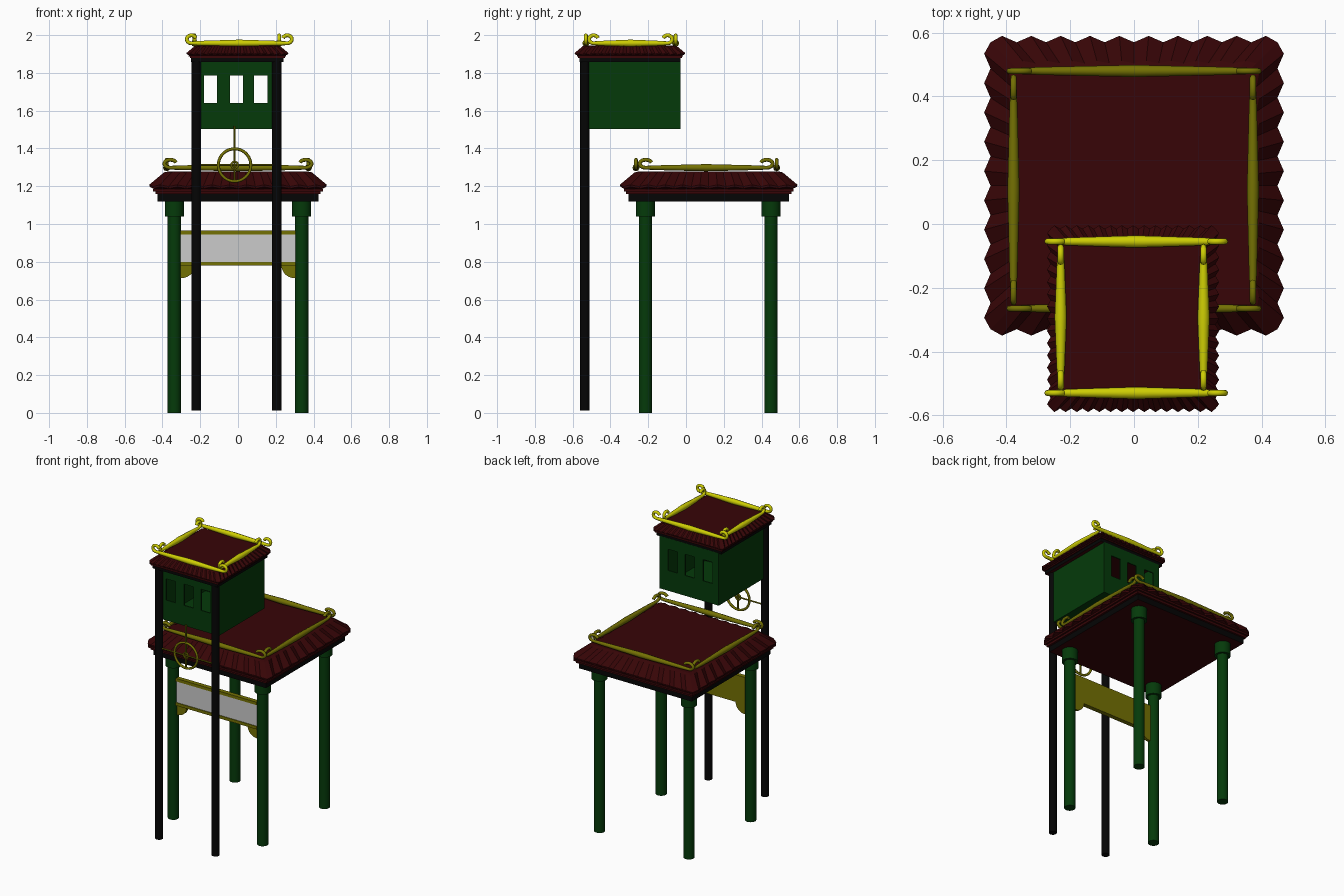
import bpy, bmesh
from math import pi, sin, cos, radians
from mathutils import Vector, Matrix

if "Cube" in bpy.data.objects:
    bpy.data.objects.remove(bpy.data.objects["Cube"])


def material(name, rgb):
    m = bpy.data.materials.new(name)
    m.use_nodes = True
    m.diffuse_color = (*rgb, 1)
    m.node_tree.nodes["Principled BSDF"].inputs["Base Color"].default_value = (*rgb, 1)
    return m


RED = material("dark red", (0.038, 0.0015, 0.002))
GREEN = material("dark green", (0.0015, 0.042, 0.003))
BLACK = material("black", (0.0015, 0.0015, 0.0015))
OLIVE = material("olive gold", (0.175, 0.165, 0.001))
YELLOW = material("bright yellow", (0.62, 0.62, 0.001))
WHITE = material("white", (0.6, 0.6, 0.6))


def finish(name, bm, *mats, smooth=False):
    bmesh.ops.recalc_face_normals(bm, faces=bm.faces)
    me = bpy.data.meshes.new(name)
    bm.to_mesh(me)
    bm.free()
    for m in mats:
        me.materials.append(m)
    ob = bpy.data.objects.new(name, me)
    bpy.context.collection.objects.link(ob)
    if smooth:
        select(ob)
        bpy.ops.object.shade_smooth_by_angle(angle=radians(40))
    return ob


def select(ob):
    bpy.ops.object.select_all(action="DESELECT")
    ob.select_set(True)
    bpy.context.view_layer.objects.active = ob


def box(name, lo, hi, *mats):
    lo, hi = Vector(lo), Vector(hi)
    bm = bmesh.new()
    bmesh.ops.create_cube(bm, size=1, matrix=Matrix.Translation((lo + hi) / 2)
                          @ Matrix.Diagonal((*(hi - lo), 1)))
    return finish(name, bm, *mats)


def rod(name, a, b, r, mat, sides=24):
    a, b = Vector(a), Vector(b)
    d = b - a
    bm = bmesh.new()
    bmesh.ops.create_cone(bm, cap_ends=True, segments=sides, radius1=r, radius2=r, depth=d.length,
                          matrix=Matrix.Translation((a + b) / 2) @ d.to_track_quat("Z", "Y").to_matrix().to_4x4())
    return finish(name, bm, mat, smooth=True)


def tube(name, pts, radii, mat, cyclic=False):
    cu = bpy.data.curves.new(name, "CURVE")
    cu.dimensions = "3D"
    cu.bevel_depth = 1
    cu.bevel_resolution = 2
    cu.use_fill_caps = True
    sp = cu.splines.new("POLY")
    sp.points.add(len(pts) - 1)
    sp.use_cyclic_u = cyclic
    for p, co, r in zip(sp.points, pts, radii):
        p.co = (*co, 1)
        p.radius = r
    cu.materials.append(mat)
    ob = bpy.data.objects.new(name, cu)
    bpy.context.collection.objects.link(ob)
    select(ob)
    bpy.ops.object.convert(target="MESH")
    bpy.ops.object.shade_smooth_by_angle(angle=radians(50))


# Ridge rail: swelling bar with an upward curl at both ends
def ridge_rail(name, centre, axis, half, mat, curl_w):
    c, axis = Vector(centre), Vector(axis)
    tip, curl_h = 0.01, 0.021
    end = half - curl_w - tip
    curl = [(end + curl_w * sin(t), curl_h - curl_h * cos(t), tip)
            for t in [i * pi * 1.4 / 14 for i in range(15)]]
    bar = [(end * f, 0, 0.019 - 0.008 * f) for f in (0, 0.2, 0.4, 0.6, 0.8)]
    right = bar + curl
    path = [(-u, w, r) for u, w, r in reversed(right[1:])] + right
    tube(name, [c + axis * u + Vector((0, 0, w)) for u, w, r in path], [p[2] for p in path], mat)


# Pleated roof: stacked layers, zigzag skirt and flat top
def roof(name, cx, cy, hx, hy, z, s, pleats):
    def layer(part, inset, z0, z1, mat):
        return box(f"{name}_{part}", (cx - hx + inset, cy - hy + inset, z + z0 * s),
                   (cx + hx - inset, cy + hy - inset, z + z1 * s), mat, RED)

    slab = layer("slab", 0.038 * s, 0, 0.038, BLACK)
    for f in slab.data.polygons:
        if f.normal.z < -0.5:
            f.material_index = 1
    layer("lower_eave", 0.025 * s, 0.038, 0.053, RED)
    layer("upper_eave", 0.014 * s, 0.053, 0.065, RED)

    # unit square perimeter, walked one side at a time; corners sit in a valley
    n = pleats * 2
    ring = []
    for k in range(4):
        for i in range(n):
            u = 2 * i / n - 1
            x, y = [(u, -1), (1, u), (-u, 1), (-1, -u)][k]
            nx, ny = (x, y) if i == 0 else [(0, -1), (1, 0), (0, 1), (-1, 0)][k]
            ring.append((x, y, nx, ny, 1 if i % 2 else -1))
    bm = bmesh.new()

    def loop(inset, zz, push, lift):
        return [bm.verts.new((cx + x * (hx - inset * s) + nx * tip * push * s,
                              cy + y * (hy - inset * s) + ny * tip * push * s,
                              z + (zz + lift * tip) * s)) for x, y, nx, ny, tip in ring]

    loops = [loop(0.04, 0.06, 0, 0), loop(0.005, 0.072, 0.009, 0.005),
             loop(0.003, 0.083, 0.01, 0.005), loop(0.075, 0.151, 0.004, 0.002),
             loop(0.092, 0.158, 0, 0)]
    for a, b in zip(loops, loops[1:]):
        for i in range(len(a)):
            j = (i + 1) % len(a)
            bm.faces.new((a[i], a[j], b[j], b[i]))
    bm.faces.new(loops[0])
    bm.faces.new(loops[-1])
    finish(f"{name}_pleated_skirt", bm, RED)


# Lower pavilion
roof("lower_roof", 0, 0.12, 0.463, 0.463, 1.12, 1, 10)
for y, place in ((-0.265, "front"), (0.48, "back")):
    ridge_rail(f"lower_{place}_rail", (0, y, 1.298), (1, 0, 0), 0.4, OLIVE, 0.032)
for x, place in ((-0.378, "right"), (0.373, "left")):
    ridge_rail(f"lower_{place}_rail", (x, 0.107, 1.298), (0, 1, 0), 0.362, OLIVE, 0.032)
    for y, end in ((-0.215, "front"), (0.45, "back")):
        cx = 0.337 if x > 0 else -0.337
        rod(f"{end}_{place}_column", (cx, y, 0), (cx, y, 1.12), 0.035, GREEN)
        rod(f"{end}_{place}_capital", (cx, y, 1.04), (cx, y, 1.121), 0.05, GREEN)

# Sign board between the front columns
box("sign_board", (-0.305, -0.225, 0.78), (0.305, -0.205, 0.965), OLIVE)
box("sign_panel", (-0.304, -0.23, 0.8), (0.304, -0.224, 0.945), WHITE)
for z0, z1, place in ((0.78, 0.8, "bottom"), (0.945, 0.965, "top")):
    box(f"sign_{place}_trim", (-0.305, -0.235, z0), (0.305, -0.22, z1), OLIVE)
for side, place in ((-1, "right"), (1, "left")):
    bm = bmesh.new()
    pts = [(0.31, 0.782), (0.31, 0.714)]
    pts += [(0.297 - 0.067 * sin(t), 0.782 - 0.068 * cos(t)) for t in [i * pi / 16 for i in range(9)]]
    face = bm.faces.new([bm.verts.new((side * x, -0.225, z)) for x, z in pts])
    ext = bmesh.ops.extrude_face_region(bm, geom=[face])
    bmesh.ops.translate(bm, vec=(0, 0.02, 0),
                        verts=[v for v in ext["geom"] if isinstance(v, bmesh.types.BMVert)])
    finish(f"sign_{place}_bracket", bm, OLIVE)

# Upper cabin on its two posts
roof("upper_roof", -0.003, -0.297, 0.266, 0.289, 1.857, 0.55, 15)
for y, place in ((-0.53, "front"), (-0.055, "back")):
    ridge_rail(f"upper_{place}_rail", (0.007, y, 1.957), (1, 0, 0), 0.288, YELLOW, 0.024)
for x, place in ((-0.23, "right"), (0.218, "left")):
    ridge_rail(f"upper_{place}_rail", (x, -0.293, 1.957), (0, 1, 0), 0.23, YELLOW, 0.024)
for x, place in ((-0.22, "right"), (0.206, "left")):
    rod(f"{place}_post", (x, -0.535, 0.013), (x, -0.535, 1.87), 0.025, BLACK)

# Cabin walls: a grid with the window cells left open
X0, X1, Y0, Y1, Z0, Z1 = -0.227, 0.218, -0.518, -0.028, 1.502, 1.86
xs = [X0, -0.18, -0.11, -0.043, 0.027, 0.085, 0.157, X1]
zs = [Z0, 1.64, 1.785, Z1]
bm = bmesh.new()


def quad(*pts):
    bm.faces.new([bm.verts.new(p) for p in pts])


for y in (Y0, Y1):
    for i, (a, b) in enumerate(zip(xs, xs[1:])):
        for j, (c, d) in enumerate(zip(zs, zs[1:])):
            if not (j == 1 and i % 2):
                quad((a, y, c), (b, y, c), (b, y, d), (a, y, d))
for x in (X0, X1):
    for c, d in zip(zs, zs[1:]):
        quad((x, Y0, c), (x, Y1, c), (x, Y1, d), (x, Y0, d))
for a, b in zip(xs, xs[1:]):
    quad((a, Y0, Z0), (b, Y0, Z0), (b, Y1, Z0), (a, Y1, Z0))
bmesh.ops.remove_doubles(bm, verts=bm.verts, dist=0.0005)
cabin = finish("cabin_walls", bm, GREEN)
solid = cabin.modifiers.new("thickness", "SOLIDIFY")
solid.thickness = 0.008

# Wheel hung under the cabin
WX, WY, WZ = -0.018, -0.535, 1.312
for r, t, part in ((0.086, 0.008, "rim"), (0.018, 0.005, "hub")):
    ring = [(WX + r * cos(a), WY, WZ + r * sin(a)) for a in [i * pi / 20 for i in range(40)]]
    tube(f"wheel_{part}", ring, [t] * 40, OLIVE, cyclic=True)
rod("wheel_hanger", (WX, WY, WZ - 0.086), (WX, WY, 1.52), 0.006, OLIVE, 8)
rod("wheel_crossbar", (-0.22, WY, WZ), (0.205, WY, WZ), 0.005, OLIVE, 8)
